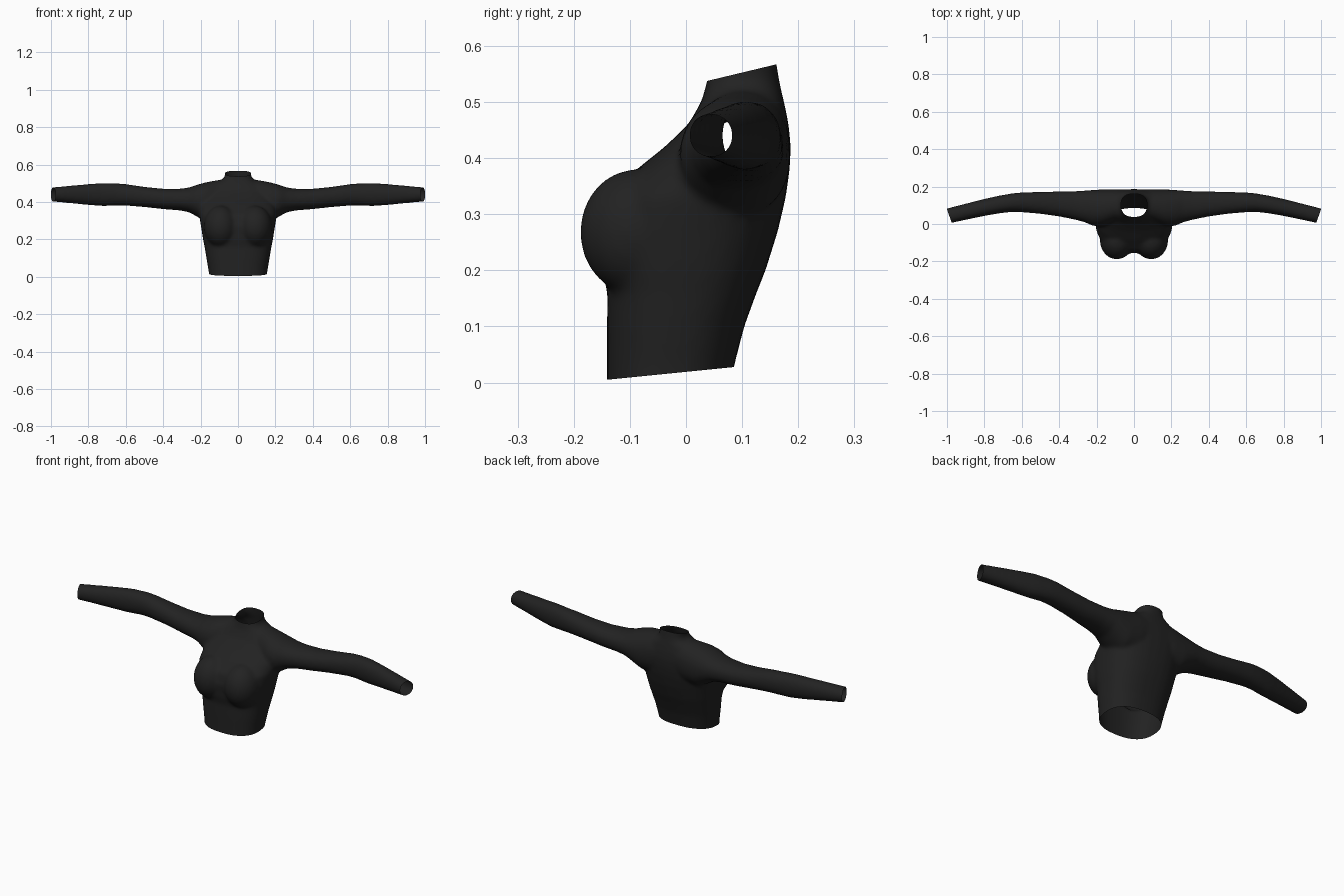
import bpy, bmesh
from math import cos, sin, pi
from mathutils import Vector, Matrix

if "Cube" in bpy.data.objects:
    bpy.data.objects.remove(bpy.data.objects["Cube"])

SIDES = 32


def power(v, e):
    return abs(v) ** e * (1 if v >= 0 else -1)


def loft(bm, rings):
    """Closed tube through rings of points."""
    loops = [[bm.verts.new(p) for p in ring] for ring in rings]
    for a, b in zip(loops, loops[1:]):
        for i in range(SIDES):
            j = (i + 1) % SIDES
            bm.faces.new((a[i], a[j], b[j], b[i]))
    bm.faces.new(loops[0][::-1])
    bm.faces.new(loops[-1])


def oval(place, u0, u1, v0, v1, square=1.0):
    """Rounded cross-section filling the given u and v ranges."""
    pts = []
    for i in range(SIDES):
        t = 2 * pi * i / SIDES
        u = (u0 + u1) / 2 + (u1 - u0) / 2 * power(cos(t), square)
        v = (v0 + v1) / 2 + (v1 - v0) / 2 * power(sin(t), square)
        pts.append(place(u, v))
    return pts


bm = bmesh.new()

# Torso and collar: height, half width, front, back
torso = [
    (-0.06, 0.148, -0.141, 0.07), (0.03, 0.157, -0.141, 0.086),
    (0.10, 0.169, -0.141, 0.104), (0.16, 0.179, -0.140, 0.126),
    (0.20, 0.187, -0.150, 0.142), (0.27, 0.198, -0.157, 0.164),
    (0.33, 0.208, -0.142, 0.178), (0.38, 0.205, -0.088, 0.185),
    (0.42, 0.19, -0.038, 0.187), (0.46, 0.17, 0.004, 0.183),
    (0.50, 0.12, 0.027, 0.175), (0.52, 0.083, 0.033, 0.170),
    (0.54, 0.069, 0.038, 0.166), (0.62, 0.074, 0.052, 0.153)]
loft(bm, [oval(lambda u, v, z=z: (u, v, z), -w, w, f, b, 0.82)
          for z, w, f, b in torso])

# Bust: one rounded form on each side
for side in (-1, 1):
    shape = (Matrix.Translation((side * 0.092, -0.088, 0.268))
             @ Matrix.Diagonal((0.090, 0.101, 0.112, 1)))
    bmesh.ops.create_uvsphere(bm, u_segments=32, v_segments=20, radius=1,
                              matrix=shape)

# Sleeves: distance out, front, back, underside, top
sleeve = [
    (0.03, 0.03, 0.183, 0.34, 0.520), (0.10, 0.012, 0.186, 0.30, 0.519),
    (0.17, -0.012, 0.185, 0.295, 0.506), (0.22, -0.010, 0.182, 0.322, 0.492),
    (0.26, 0.008, 0.179, 0.345, 0.478), (0.31, 0.022, 0.176, 0.355, 0.471),
    (0.40, 0.040, 0.174, 0.362, 0.471), (0.50, 0.054, 0.172, 0.373, 0.481),
    (0.60, 0.063, 0.169, 0.381, 0.496), (0.65, 0.065, 0.164, 0.381, 0.500),
    (0.72, 0.057, 0.152, 0.378, 0.502), (0.80, 0.043, 0.134, 0.384, 0.496),
    (0.90, 0.022, 0.109, 0.394, 0.487), (1.06, -0.012, 0.068, 0.409, 0.472)]
for side in (-1, 1):
    loft(bm, [oval(lambda u, v, x=x: (side * x, u, v), f, b, lo, hi, 0.92)
              for x, f, b, lo, hi in sleeve])
bmesh.ops.recalc_face_normals(bm, faces=bm.faces)

mesh = bpy.data.meshes.new("shirt_form")
bm.to_mesh(mesh)
bm.free()
shirt = bpy.data.objects.new("shirt", mesh)
bpy.context.collection.objects.link(shirt)

# Merge the forms into one seamless cloth surface
remesh = shirt.modifiers.new("merge", 'REMESH')
remesh.mode = 'VOXEL'
remesh.voxel_size = 0.009
smooth = shirt.modifiers.new("soften", 'SMOOTH')
smooth.factor = 0.5
smooth.iterations = 8
bpy.context.view_layer.update()
graph = bpy.context.evaluated_depsgraph_get()
cloth = bpy.data.meshes.new_from_object(shirt.evaluated_get(graph))
shirt.modifiers.clear()
shirt.data = cloth
cloth.name = "shirt"

# Cut the openings: hem, collar and two cuffs (point, outward direction)
openings = [
    ((0, 0, 0.019), (0, 0.1, -1)),
    ((0, 0.04, 0.538), (0, -0.24, 1)),
    ((1.0, 0.08, 0.44), (1, -0.34, 0)),
    ((-1.0, 0.08, 0.44), (-1, -0.34, 0))]
bm = bmesh.new()
bm.from_mesh(cloth)
for point, out in openings:
    bmesh.ops.bisect_plane(bm, geom=bm.verts[:] + bm.edges[:] + bm.faces[:],
                           plane_co=Vector(point),
                           plane_no=Vector(out).normalized(),
                           clear_outer=True)
for face in bm.faces:
    face.smooth = True
    face.material_index = 0
bm.to_mesh(cloth)
bm.free()

# Black cloth
black = bpy.data.materials.new("black_cloth")
black.use_nodes = True
colour = (0.016, 0.016, 0.016, 1)
black.diffuse_color = colour
black.node_tree.nodes["Principled BSDF"].inputs["Base Color"].default_value = colour
cloth.materials.clear()
cloth.materials.append(black)
